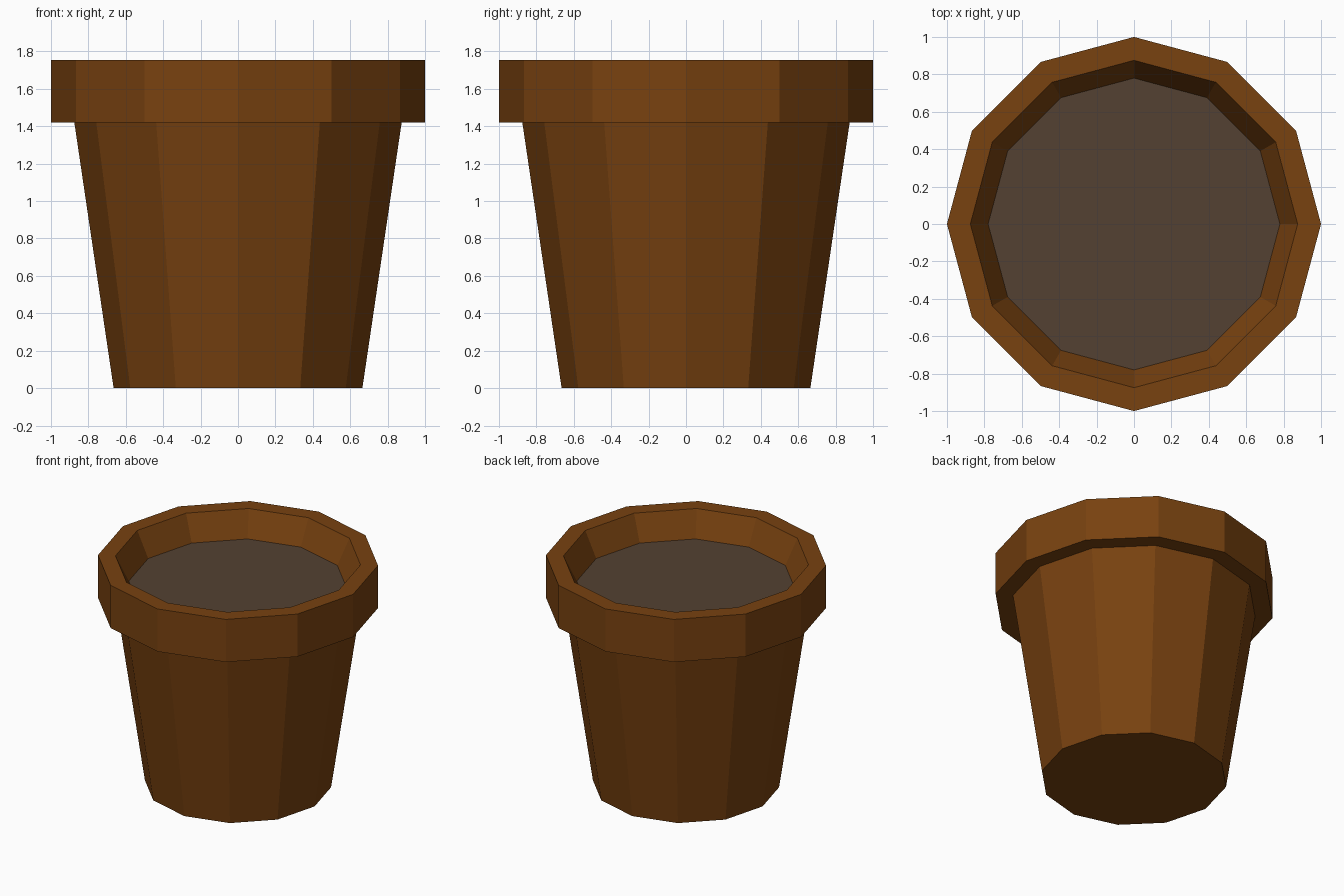
import bpy, bmesh, math

if "Cube" in bpy.data.objects:
    bpy.data.objects.remove(bpy.data.objects["Cube"])

SIDES = 12


def material(name, rgb):
    m = bpy.data.materials.new(name)
    m.diffuse_color = (*rgb, 1.0)
    m.use_nodes = True
    m.node_tree.nodes["Principled BSDF"].inputs["Base Color"].default_value = m.diffuse_color
    return m


def lathe(name, profile, mat, cap_start=False):
    """Flat-faced 12-sided solid of revolution from (radius, height) points."""
    bm = bmesh.new()
    rings = []
    for r, z in profile:
        rings.append([bm.verts.new((r * math.cos(2 * math.pi * i / SIDES),
                                    r * math.sin(2 * math.pi * i / SIDES), z))
                      for i in range(SIDES)])
    for a, b in zip(rings, rings[1:]):
        for i in range(SIDES):
            j = (i + 1) % SIDES
            bm.faces.new((a[i], a[j], b[j], b[i]))
    if cap_start:
        bm.faces.new(rings[0][::-1])
    mesh = bpy.data.meshes.new(name)
    bm.to_mesh(mesh)
    bm.free()
    mesh.materials.append(mat)
    obj = bpy.data.objects.new(name, mesh)
    bpy.context.collection.objects.link(obj)
    return obj


clay = material("brown_clay", (0.188, 0.054, 0.005))
earth = material("dark_soil", (0.087, 0.053, 0.032))

SOIL_Z = 1.56

# Pot: base, tapered wall, overhanging rim and sloped inner lip
lathe("pot", [(0.665, 0), (0.875, 1.42), (1, 1.42), (1, 1.755),
              (0.875, 1.755), (0.78, SOIL_Z)], clay, cap_start=True)

# Soil: flat disc closing the pot, facing up
bpy.ops.mesh.primitive_circle_add(vertices=SIDES, radius=0.78, fill_type='NGON',
                                  location=(0, 0, SOIL_Z),
                                  rotation=(0, 0, math.pi / 2))
soil = bpy.context.object
soil.name = "soil"
soil.data.materials.append(earth)
